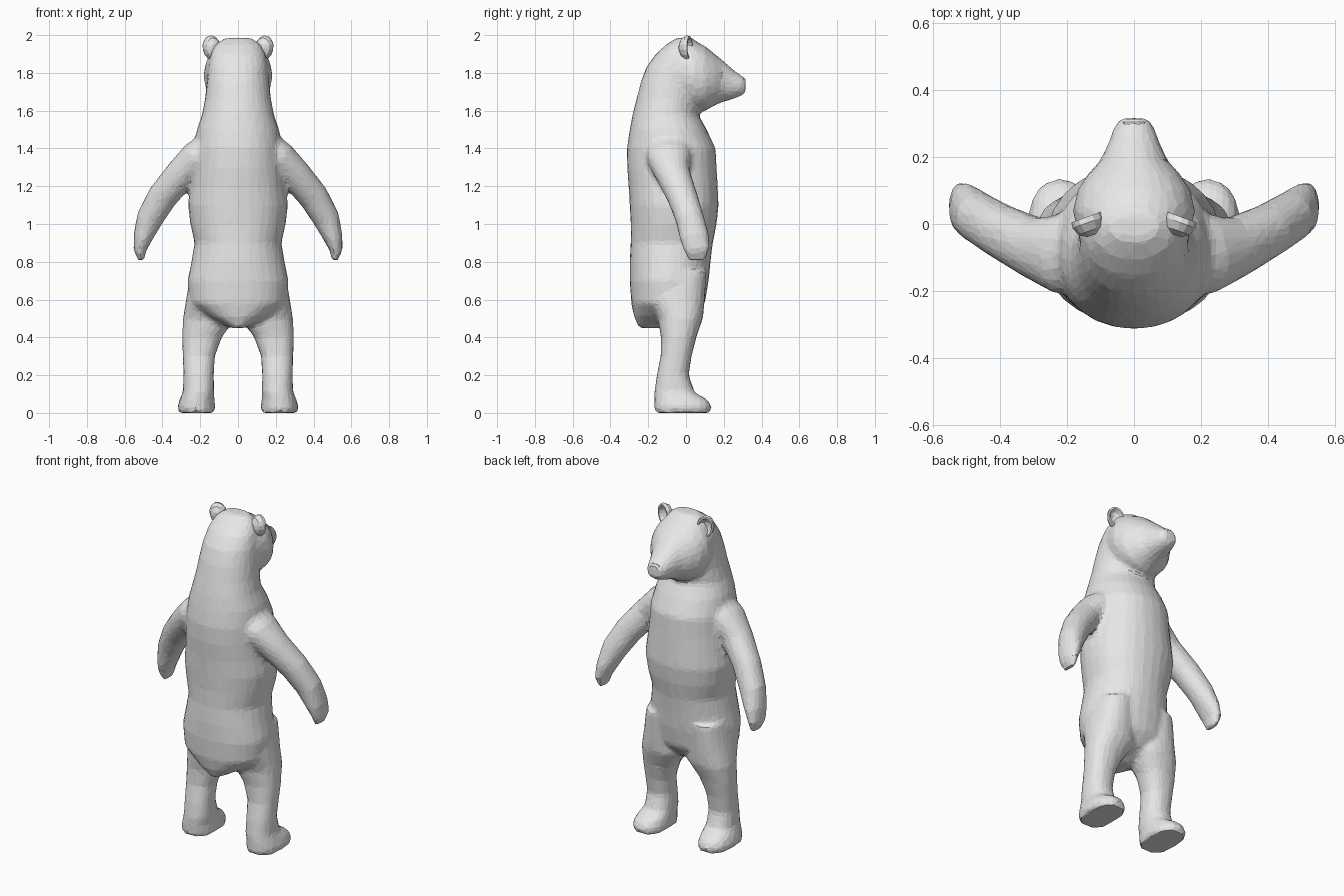
import bpy, bmesh, math
from mathutils import Vector, Matrix

if "Cube" in bpy.data.objects:
    bpy.data.objects.remove(bpy.data.objects["Cube"])

fur = bpy.data.materials.new("plain grey fur")
fur.diffuse_color = (0.8, 0.8, 0.8, 1)
fur.use_nodes = True
fur.node_tree.nodes["Principled BSDF"].inputs["Base Color"].default_value = fur.diffuse_color


def loft(bm, rings, n=20, power=2.0):
    """Bridge closed rings given as (centre, axis a, axis b) and cap both ends."""
    def sup(v):
        return math.copysign(abs(v) ** (2 / power), v)
    loops = []
    for c, a, b in rings:
        c, a, b = Vector(c), Vector(a), Vector(b)
        loops.append([bm.verts.new(c + a * sup(math.cos(t)) + b * sup(math.sin(t)))
                      for t in (2 * math.pi * i / n for i in range(n))])
    faces = []
    for l0, l1 in zip(loops, loops[1:]):
        for i in range(n):
            j = (i + 1) % n
            faces.append(bm.faces.new((l0[i], l0[j], l1[j], l1[i])))
    faces.append(bm.faces.new(loops[0][::-1]))
    faces.append(bm.faces.new(loops[-1]))
    bmesh.ops.recalc_face_normals(bm, faces=faces)


def level_rings(rows):
    """Horizontal rings from (z, x0, x1, y0, y1)."""
    return [(((x0 + x1) / 2, (y0 + y1) / 2, z), ((x1 - x0) / 2, 0, 0), (0, (y1 - y0) / 2, 0))
            for z, x0, x1, y0, y1 in rows]


def finish(bm, name):
    me = bpy.data.meshes.new(name)
    bm.to_mesh(me)
    bm.free()
    me.materials.append(fur)
    ob = bpy.data.objects.new(name, me)
    bpy.context.collection.objects.link(ob)
    return ob


bm = bmesh.new()

# Torso and neck: z, back y, front y, half width
torso = [(.45, -.25, -.06, .04), (.51, -.275, .05, .16), (.58, -.29, .1, .255), (.7, -.298, .12, .268),
         (.8, -.298, .13, .247), (.9, -.293, .142, .23), (1.0, -.293, .162, .253), (1.1, -.298, .173, .265),
         (1.2, -.303, .168, .252), (1.3, -.312, .162, .242), (1.4, -.313, .157, .236), (1.5, -.298, .11, .218),
         (1.58, -.283, .065, .19), (1.66, -.263, .07, .175), (1.75, -.24, .08, .165), (1.83, -.21, .1, .158),
         (1.9, -.16, .09, .145), (1.95, -.105, .07, .12), (1.985, -.05, .035, .07)]
loft(bm, level_rings([(z, -w, w, b, f) for z, b, f, w in torso]), 28, 2.15)

# Head and muzzle: y, centre z, half width, half height
head = [(-.12, 1.8, .11, .11), (-.04, 1.8, .165, .17), (.04, 1.785, .183, .188), (.1, 1.77, .17, .173),
        (.15, 1.765, .137, .137), (.19, 1.757, .1, .112), (.23, 1.745, .082, .09), (.27, 1.735, .067, .066),
        (.3, 1.732, .056, .05), (.316, 1.732, .04, .034)]
loft(bm, [((0, y, z), (w, 0, 0), (0, 0, h)) for y, z, w, h in head], 24, 2.1)

# Legs with feet: z, inner x, outer x, heel y, toe y
leg = [(0, .12, .315, -.165, .13), (.035, .12, .32, -.168, .137), (.07, .125, .31, -.168, .115),
       (.11, .125, .292, -.167, .045), (.2, .128, .289, -.155, .015), (.3, .122, .293, -.135, .03),
       (.4, .085, .297, -.133, .055), (.5, .015, .292, -.15, .09), (.6, .02, .275, -.2, .1),
       (.75, .03, .25, -.2, .11)]
# Arms with paws: centre, half thickness, half depth
arm = [((.12, -.09, 1.42), .09, .13), ((.22, -.09, 1.35), .09, .12), ((.3, -.07, 1.265), .085, .092),
       ((.4, -.02, 1.145), .08, .08), ((.467, .02, 1.03), .072, .076), ((.503, .045, .93), .052, .078),
       ((.52, .058, .86), .034, .068), ((.512, .06, .808), .016, .045)]
for s in (1, -1):
    rings = level_rings(leg)
    loft(bm, [((c[0] * s, c[1], c[2]), a, b) for c, a, b in rings], 20, 2.3)
    pts = [Vector((p[0] * s, p[1], p[2])) for p, _, _ in arm]
    rings = []
    for i, (_, ra, rb) in enumerate(arm):
        t = (pts[min(i + 1, len(pts) - 1)] - pts[max(i - 1, 0)]).normalized()
        b = Vector((0, 1, 0))
        b = (b - t * b.dot(t)).normalized()
        rings.append((pts[i], t.cross(b) * ra, b * rb))
    loft(bm, rings, 18, 2.1)

# Blend the overlapping parts into one faceted skin
body = finish(bm, "bear_body")
mod = body.modifiers.new("blend", 'REMESH')
mod.mode = 'VOXEL'
mod.voxel_size = 0.015
mod = body.modifiers.new("soften", 'SMOOTH')
mod.factor = 0.5
mod.iterations = 5
mod = body.modifiers.new("facets", 'DECIMATE')
mod.ratio = 0.13
mod.use_symmetry = True
mod.symmetry_axis = 'X'

# Cupped ears: depth, radius scale
cup = [(-.035, .35), (-.02, .8), (.005, 1), (.022, .95), (.022, .78), (.0, .6), (-.012, .25)]
for s, side in ((1, "right"), (-1, "left")):
    bm = bmesh.new()
    loft(bm, [((0, d, 0), (.05 * k, 0, 0), (0, 0, .067 * k)) for d, k in cup], 14)
    place = Matrix.Translation((.135 * s, 0, 1.932)) @ Matrix.Rotation(-.35 * s, 4, 'Z') @ Matrix.Rotation(.2 * s, 4, 'Y')
    bm.transform(place)
    finish(bm, side + "_ear")

    # Eyes set beside the root of the muzzle
    bm = bmesh.new()
    bmesh.ops.create_icosphere(bm, subdivisions=2, radius=1)
    bm.transform(Matrix.Translation((.07 * s, .168, 1.825)) @ Matrix.Diagonal((.022, .018, .014, 1)))
    finish(bm, side + "_eye")

# Nose pad
bm = bmesh.new()
loft(bm, [((0, .28, 1.755), (.036, 0, 0), (0, 0, .026)), ((0, .304, 1.755), (.036, 0, 0), (0, 0, .024)),
          ((0, .314, 1.753), (.024, 0, 0), (0, 0, .016))], 10, 2.6)
finish(bm, "nose")
